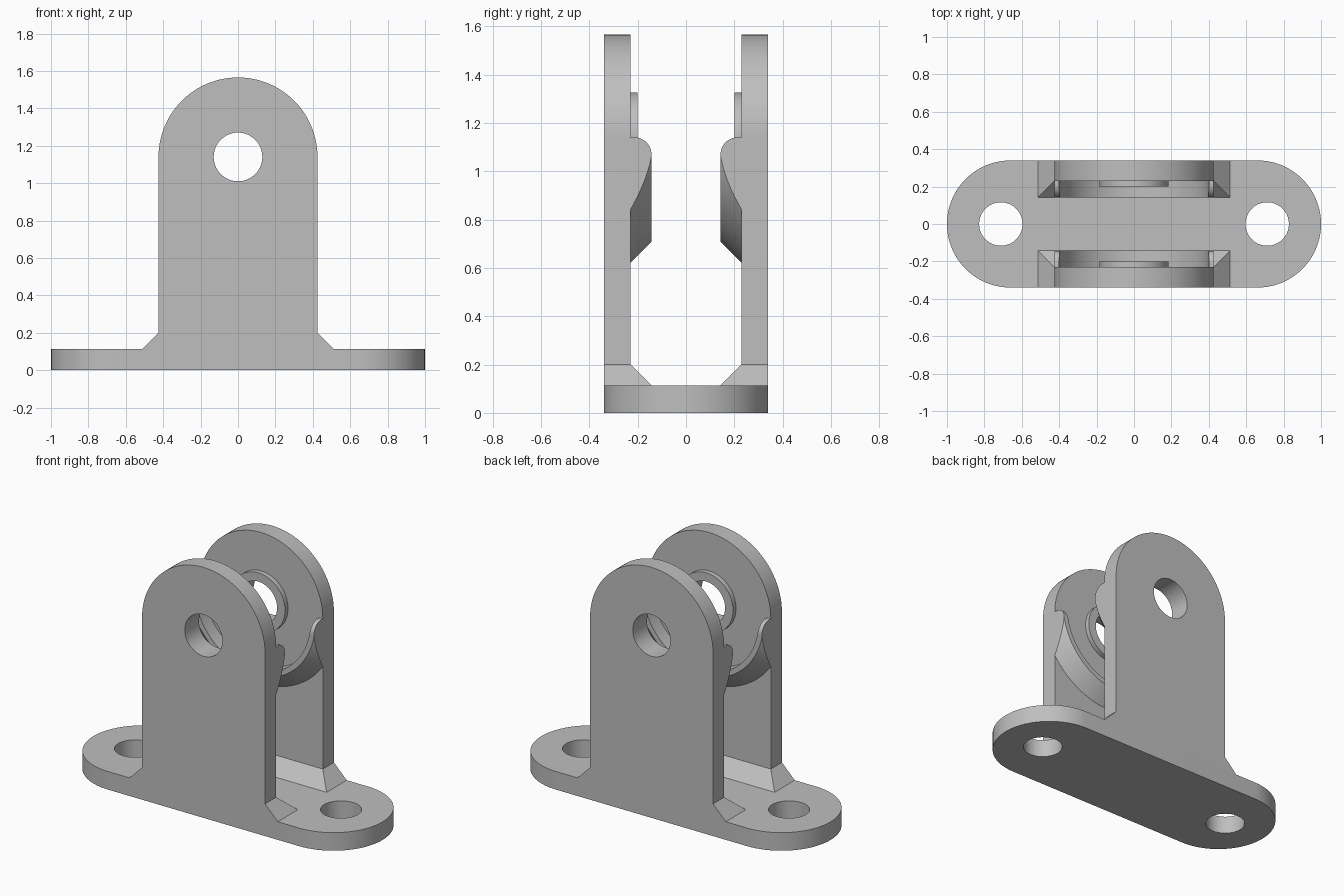
import bpy
import bmesh
from math import pi, sin, cos, radians

if "Cube" in bpy.data.objects:
    bpy.data.objects.remove(bpy.data.objects["Cube"], do_unlink=True)

GREY = (0.52, 0.52, 0.52, 1.0)
metal = bpy.data.materials.new("plain_grey")
metal.use_nodes = True
metal.diffuse_color = GREY
metal.node_tree.nodes["Principled BSDF"].inputs["Base Color"].default_value = GREY

BASE_TOP, BASE_HALF_DEPTH = 0.113, 0.34
LUG_HALF, INNER_Y, GUARD_Y = 0.425, 0.23, 0.143
PIN_Z, FOOT = 1.14, 0.088


def finish(name, bm):
    bmesh.ops.recalc_face_normals(bm, faces=bm.faces)
    mesh = bpy.data.meshes.new(name)
    bm.to_mesh(mesh)
    bm.free()
    mesh.materials.append(metal)
    obj = bpy.data.objects.new(name, mesh)
    bpy.context.collection.objects.link(obj)
    return obj


def arc(cx, cy, r, start, end, steps):
    angles = [radians(start + (end - start) * i / steps) for i in range(steps + 1)]
    return [(cx + r * cos(a), cy + r * sin(a)) for a in angles]


def prism(name, outline, axis, low, high):
    """Extrude a 2D outline along one axis; the outline fills the other two."""
    def place(p, d):
        return {"x": (d, *p), "y": (p[0], d, p[1]), "z": (*p, d)}[axis]
    bm = bmesh.new()
    face = bm.faces.new([bm.verts.new(place(p, low)) for p in outline])
    top = bmesh.ops.extrude_face_region(bm, geom=[face])["geom"]
    verts = [v for v in top if isinstance(v, bmesh.types.BMVert)]
    bmesh.ops.translate(bm, verts=verts, vec=place((0, 0), high - low))
    return finish(name, bm)


def cylinder(name, x, y, r, axis, low, high):
    return prism(name, arc(x, y, r, 0, 360, 64)[:-1], axis, low, high)


def lathe(name, profile, steps=96):
    """Closed (radius, y) profile turned about the pin axis."""
    bm = bmesh.new()
    rings = [[bm.verts.new((r * cos(2 * pi * i / steps), y,
                            PIN_Z + r * sin(2 * pi * i / steps)))
              for r, y in profile] for i in range(steps)]
    n = len(profile)
    for i in range(steps):
        a, b = rings[i], rings[(i + 1) % steps]
        for j in range(n):
            k = (j + 1) % n
            bm.faces.new((a[j], a[k], b[k], b[j]))
    return finish(name, bm)


def combine(target, tool, operation):
    bpy.context.view_layer.objects.active = target
    mod = target.modifiers.new("combine", "BOOLEAN")
    mod.operation, mod.solver, mod.object = operation, "EXACT", tool
    bpy.ops.object.modifier_apply(modifier=mod.name)
    bpy.data.objects.remove(tool, do_unlink=True)


def smooth(obj):
    bpy.ops.object.select_all(action="DESELECT")
    obj.select_set(True)
    bpy.context.view_layer.objects.active = obj
    bpy.ops.object.shade_smooth_by_angle(angle=radians(25))


# Base plate with rounded ends and two mounting holes
r = BASE_HALF_DEPTH
outline = arc(1 - r, 0, r, -90, 90, 40) + arc(r - 1, 0, r, 90, 270, 40)
base = prism("base_plate", outline, "z", 0, BASE_TOP)
for side in (-1, 1):
    combine(base, cylinder("mount_hole", side * 0.712, 0, 0.116, "z", -0.1, 0.3), "DIFFERENCE")
smooth(base)

# Upright lug with a round top
outline = [(-LUG_HALF, BASE_TOP), (LUG_HALF, BASE_TOP)] + arc(0, PIN_Z, LUG_HALF, 0, 180, 64)
lugs = prism("side_lugs", outline, "y", INNER_Y, BASE_HALF_DEPTH)

# Chamfered foot on three sides of the lug
bm = bmesh.new()
bmesh.ops.create_cube(bm, size=1)
for v in bm.verts:
    flare = FOOT if v.co.z < 0 else 0
    v.co.x = (LUG_HALF + flare) * (1 if v.co.x > 0 else -1)
    v.co.y = BASE_HALF_DEPTH if v.co.y > 0 else INNER_Y - flare
    v.co.z = BASE_TOP if v.co.z < 0 else BASE_TOP + FOOT
combine(lugs, finish("foot", bm), "UNION")

# Conical guard rim, kept to the lower half and trimmed to the lug width
inside = INNER_Y + 0.03
slope = 0.52 + 0.03
guard = lathe("guard", [(0.4, GUARD_Y), (0.432, GUARD_Y), (slope, inside), (0.4, inside)])
corner = 0.07
trim = [(inside + 0.02, 0.5), (GUARD_Y - 0.02, 0.5), (GUARD_Y - 0.02, PIN_Z - corner)]
trim += arc(GUARD_Y + corner, PIN_Z - corner, corner, 180, 90, 12)
trim += [(inside + 0.02, PIN_Z)]
combine(guard, prism("trim", trim, "x", -LUG_HALF, LUG_HALF), "INTERSECT")
combine(lugs, guard, "UNION")

# Raised boss and the pin hole through it
combine(lugs, cylinder("boss", 0, PIN_Z, 0.185, "y", 0.2, inside), "UNION")
combine(lugs, cylinder("pin_hole", 0, PIN_Z, 0.13, "y", 0, 0.5), "DIFFERENCE")
smooth(lugs)

# Matching lug on the front
mirror = lugs.modifiers.new("mirror", "MIRROR")
mirror.use_axis = (False, True, False)
